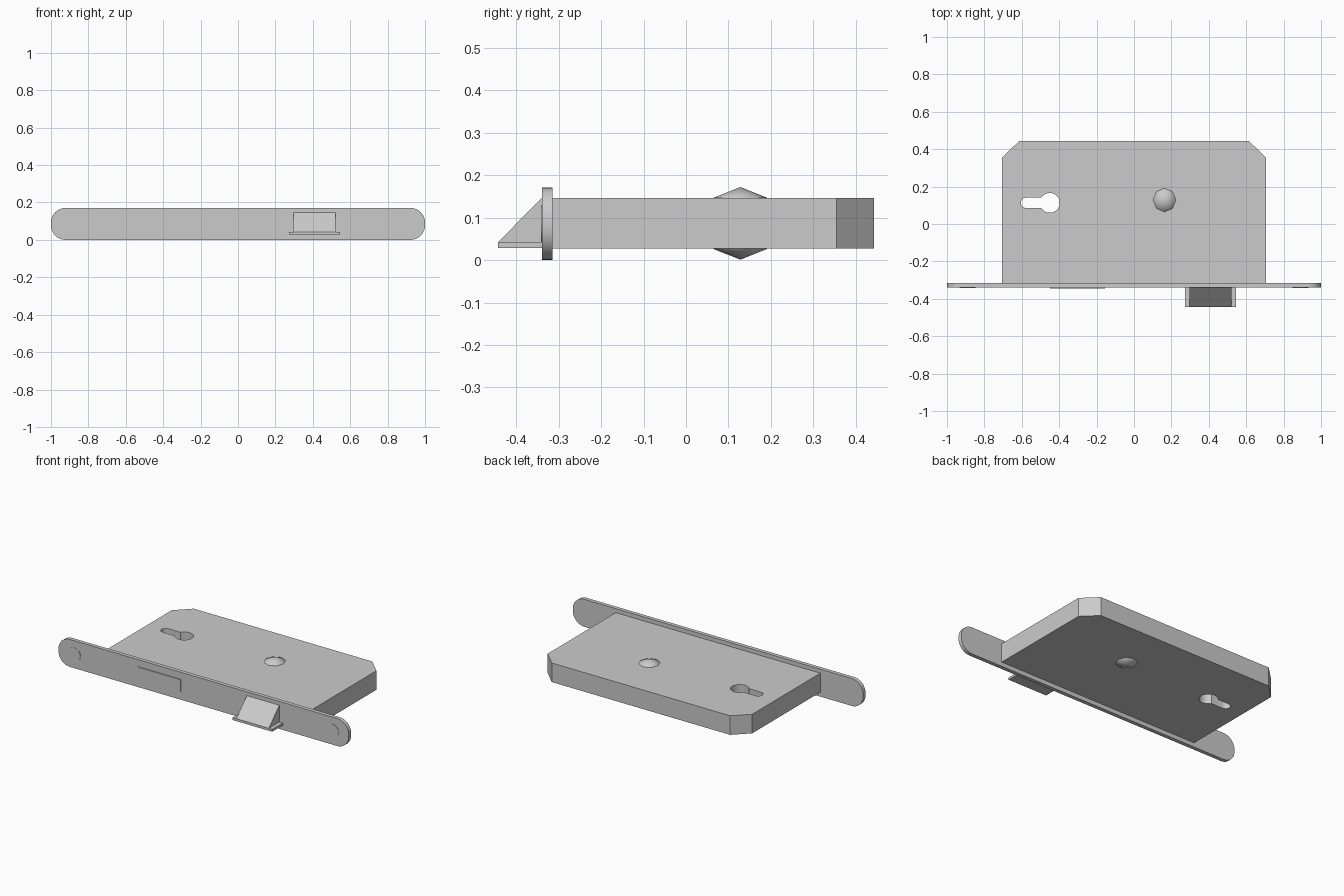
import bpy, bmesh, math
from mathutils import Vector

if "Cube" in bpy.data.objects:
    bpy.data.objects.remove(bpy.data.objects["Cube"])


def prism(name, pts, axis, lo, hi):
    """Extrude a closed profile along an axis (x: pts are y,z; y: x,z; z: x,y)."""
    place = {"x": lambda a, b, t: (t, a, b),
             "y": lambda a, b, t: (a, t, b),
             "z": lambda a, b, t: (a, b, t)}[axis]
    bm = bmesh.new()
    face = bm.faces.new([bm.verts.new(place(a, b, lo)) for a, b in pts])
    new = bmesh.ops.extrude_face_region(bm, geom=[face])["geom"]
    shift = Vector(place(0, 0, hi - lo))
    bmesh.ops.translate(bm, verts=[v for v in new if isinstance(v, bmesh.types.BMVert)], vec=shift)
    bmesh.ops.recalc_face_normals(bm, faces=bm.faces)
    mesh = bpy.data.meshes.new(name)
    bm.to_mesh(mesh)
    bm.free()
    obj = bpy.data.objects.new(name, mesh)
    bpy.context.collection.objects.link(obj)
    return obj


def rect(a0, a1, b0, b1):
    return [(a0, b0), (a1, b0), (a1, b1), (a0, b1)]


def arc(cx, cy, r, start, end, n):
    return [(cx + r * math.cos(math.radians(start + (end - start) * i / n)),
             cy + r * math.sin(math.radians(start + (end - start) * i / n))) for i in range(n + 1)]


def smooth(obj, angle=30):
    bpy.ops.object.select_all(action="DESELECT")
    obj.select_set(True)
    bpy.context.view_layer.objects.active = obj
    bpy.ops.object.shade_smooth_by_angle(angle=math.radians(angle))


# Lock case with chamfered back corners
case = prism("lock_case", [(-0.705, -0.315), (0.705, -0.315), (0.705, 0.355),
                           (0.615, 0.443), (-0.615, 0.443), (-0.705, 0.355)], "z", 0.027, 0.146)

# Keyhole cut right through the case
keyhole = arc(-0.45, 0.113, 0.053, -148, 148, 24) + arc(-0.577, 0.113, 0.028, 90, 270, 8)
cutter = prism("keyhole_cutter", keyhole, "z", -0.1, 0.3)
cutter.hide_render = True
cutter.hide_set(True)
cut = case.modifiers.new("keyhole", "BOOLEAN")
cut.operation = "DIFFERENCE"
cut.solver = "EXACT"
cut.object = cutter
bpy.context.view_layer.objects.active = case
bpy.ops.object.modifier_apply(modifier="keyhole")
bpy.data.objects.remove(cutter)
smooth(case)

# Face plate with rounded ends
r = 0.078
plate = []
for cx, cz, start in ((1 - r, 0.171 - r, 0), (-1 + r, 0.171 - r, 90),
                      (-1 + r, r, 180), (1 - r, r, 270)):
    plate += arc(cx, cz, r, start, start + 90, 8)
smooth(prism("face_plate", plate, "y", -0.339, -0.315))

# Low screw heads at both ends of the plate
for side, label in ((-1, "left"), (1, "right")):
    disc = arc(side * 0.89, 0.086, 0.042, 0, 360, 24)[:-1]
    smooth(prism("screw_head_" + label, disc, "y", -0.341, -0.33))

# Dead bolt, just proud of the plate
prism("dead_bolt", rect(-0.45, -0.155, 0.054, 0.127), "y", -0.344, -0.32)

# Sloped latch bolt and its foot
prism("latch_bolt", [(-0.325, 0.042), (-0.443, 0.042), (-0.339, 0.147), (-0.325, 0.147)], "x", 0.298, 0.522)
prism("latch_foot", rect(0.272, 0.546, 0.028, 0.043), "y", -0.443, -0.325)

# Spindle hub, a coarse ball showing on both faces
bpy.ops.mesh.primitive_uv_sphere_add(segments=8, ring_count=4, radius=0.0855, location=(0.163, 0.128, 0.0865))
hub = bpy.context.object
hub.name = "spindle_hub"
hub.scale = (1, 1.04, 1)
bpy.ops.object.shade_smooth()
